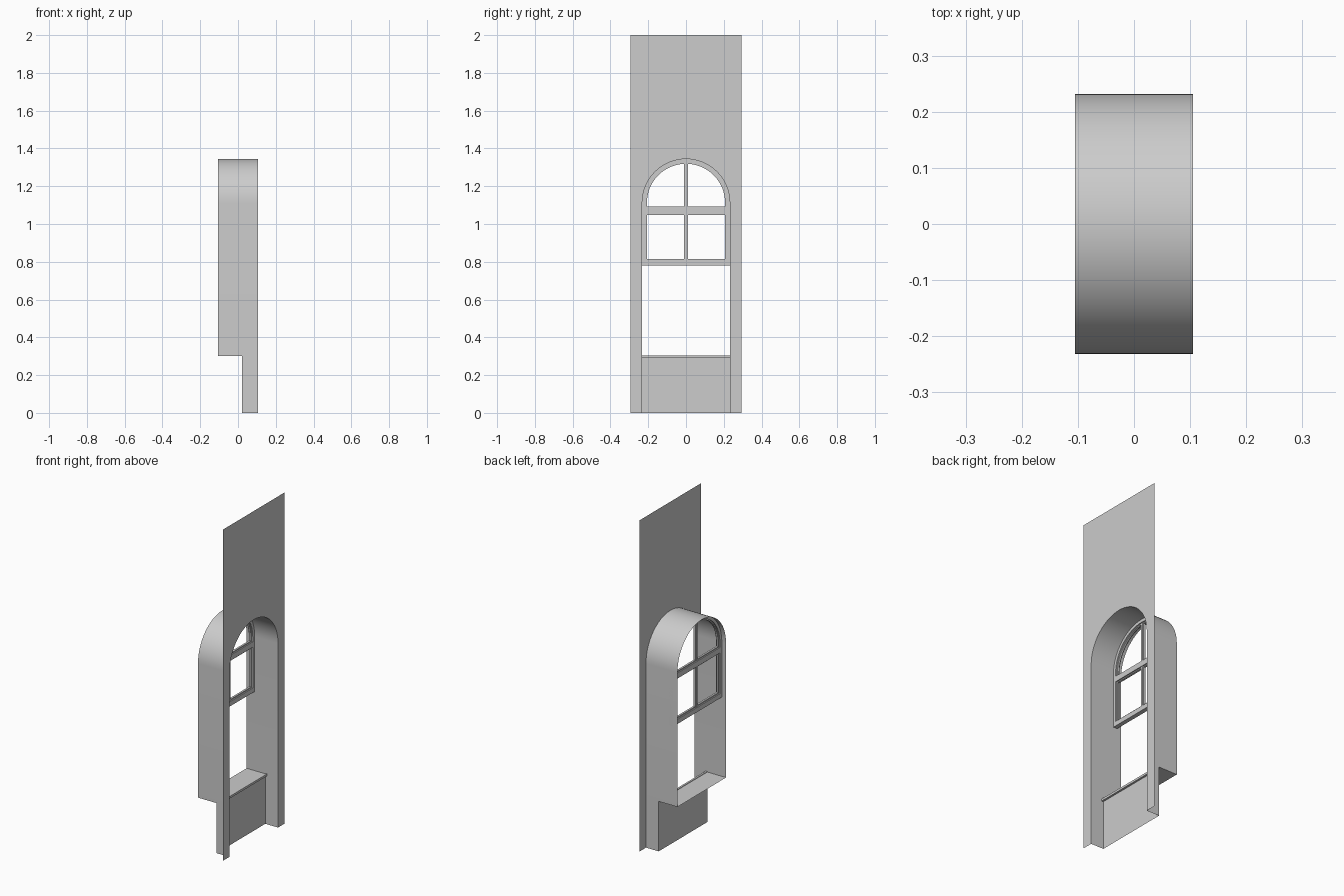
import bpy
from math import pi, cos, sin, radians

cube = bpy.data.objects.get("Cube")
if cube:
    bpy.data.objects.remove(cube, do_unlink=True)

HALF = 0.232          # half width of the opening
SPRING = 1.112        # height where the arch starts
BACK, FRONT = -0.105, 0.105
PANEL_X = 0.02        # plane of the panel under the sill
SILL_Z = 0.302
WALL_HALF, TOP = 0.295, 2.0
SEGMENTS = 32

grey = bpy.data.materials.new("plain grey")
grey.use_nodes = True
grey.diffuse_color = (0.604, 0.604, 0.604, 1)
grey.node_tree.nodes["Principled BSDF"].inputs["Base Color"].default_value = grey.diffuse_color


def make(name, verts, faces, smooth=False):
    mesh = bpy.data.meshes.new(name)
    mesh.from_pydata(verts, [], faces)
    mesh.materials.append(grey)
    obj = bpy.data.objects.new(name, mesh)
    bpy.context.collection.objects.link(obj)
    if smooth:
        bpy.ops.object.select_all(action="DESELECT")
        obj.select_set(True)
        bpy.context.view_layer.objects.active = obj
        bpy.ops.object.shade_smooth_by_angle(angle=radians(35))
    return obj


def arch(radius):
    """Half circle from the +y side over to the -y side."""
    angles = [pi * i / SEGMENTS for i in range(SEGMENTS + 1)]
    return [(radius * cos(a), SPRING + radius * sin(a)) for a in angles]


def outline(radius, bottom):
    return [(radius, bottom)] + arch(radius) + [(-radius, bottom)]


def box(name, x0, x1, y0, y1, z0, z1):
    verts = [(x, y, z) for x in (x0, x1) for y in (y0, y1) for z in (z0, z1)]
    faces = [(0, 1, 3, 2), (4, 6, 7, 5), (0, 4, 5, 1),
             (2, 3, 7, 6), (0, 2, 6, 4), (1, 5, 7, 3)]
    return make(name, verts, faces)


def arched_frame(name, outer, inner, x0, x1):
    """Closed solid ring between two outlines."""
    n = len(outer)
    loops = [(outer, x0), (outer, x1), (inner, x1), (inner, x0)]
    verts = [(x, y, z) for loop, x in loops for y, z in loop]
    faces = []
    for k in range(4):
        a, b = k * n, (k + 1) % 4 * n
        for i in range(n):
            j = (i + 1) % n
            faces.append((a + i, b + i, b + j, a + j))
    return make(name, verts, faces, smooth=True)


# Flat wall sheet with the arched opening
curve = arch(HALF)
n = len(curve)
verts = [(FRONT, y, z) for y, z in curve] + [(FRONT, y, TOP) for y, z in curve]
faces = [(i, n + i, n + i + 1, i + 1) for i in range(n - 1)]
for side, edge in ((1, 0), (-1, n - 1)):
    base = len(verts)
    verts += [(FRONT, side * HALF, 0), (FRONT, side * WALL_HALF, 0),
              (FRONT, side * WALL_HALF, SPRING), (FRONT, side * WALL_HALF, TOP)]
    strips = [(base, base + 1, base + 2, edge),
              (edge, base + 2, base + 3, n + edge)]
    faces += strips if side > 0 else [f[::-1] for f in strips]
make("wall", verts, faces)

# Deep arched lining of the opening, seen from inside
path = outline(HALF, SILL_Z)
n = len(path)
verts = [(x, y, z) for x in (BACK, FRONT) for y, z in path]
faces = [(i, i + 1, n + i + 1, n + i) for i in range(n - 1)]
make("arched_lining", verts, faces, smooth=True)

# Lower jambs, panel and sill
for side, label in ((1, "back"), (-1, "front")):
    y = side * HALF
    jamb = [(PANEL_X, y, 0), (FRONT, y, 0), (FRONT, y, SILL_Z), (PANEL_X, y, SILL_Z)]
    make(label + "_lower_jamb", jamb, [(0, 1, 2, 3) if side < 0 else (3, 2, 1, 0)])
make("panel_under_sill",
     [(PANEL_X, y, z) for y, z in ((-HALF, 0), (HALF, 0), (HALF, SILL_Z), (-HALF, SILL_Z))],
     [(0, 1, 2, 3)])
make("sill",
     [(x, y, SILL_Z) for x, y in ((BACK, -HALF), (PANEL_X, -HALF), (PANEL_X, HALF), (BACK, HALF))],
     [(0, 1, 2, 3)])
box("sill_lip", PANEL_X, PANEL_X + 0.012, -HALF, HALF, SILL_Z - 0.01, SILL_Z + 0.003)

# Window sash: thick rim and rails with thinner beads inside
RIM = (-0.077, -0.051)
BEAD = (-0.070, -0.058)
arched_frame("sash_rim", outline(HALF, 0.78), outline(0.214, 0.808), *RIM)
arched_frame("sash_bead", outline(0.214, 0.808), outline(0.207, 0.815), *BEAD)
box("middle_rail", *RIM, -0.214, 0.214, 1.054, 1.087)
box("middle_rail_bead", *BEAD, -0.21, 0.21, 1.048, 1.093)
for label, z0, z1 in (("lower", 0.808, 1.054), ("upper", 1.087, SPRING + 0.212)):
    box(label + "_glazing_bar", RIM[0] + 0.003, RIM[1] - 0.003, -0.006, 0.006, z0, z1)
    box(label + "_glazing_bead", *BEAD, -0.011, 0.011, z0, z1)
